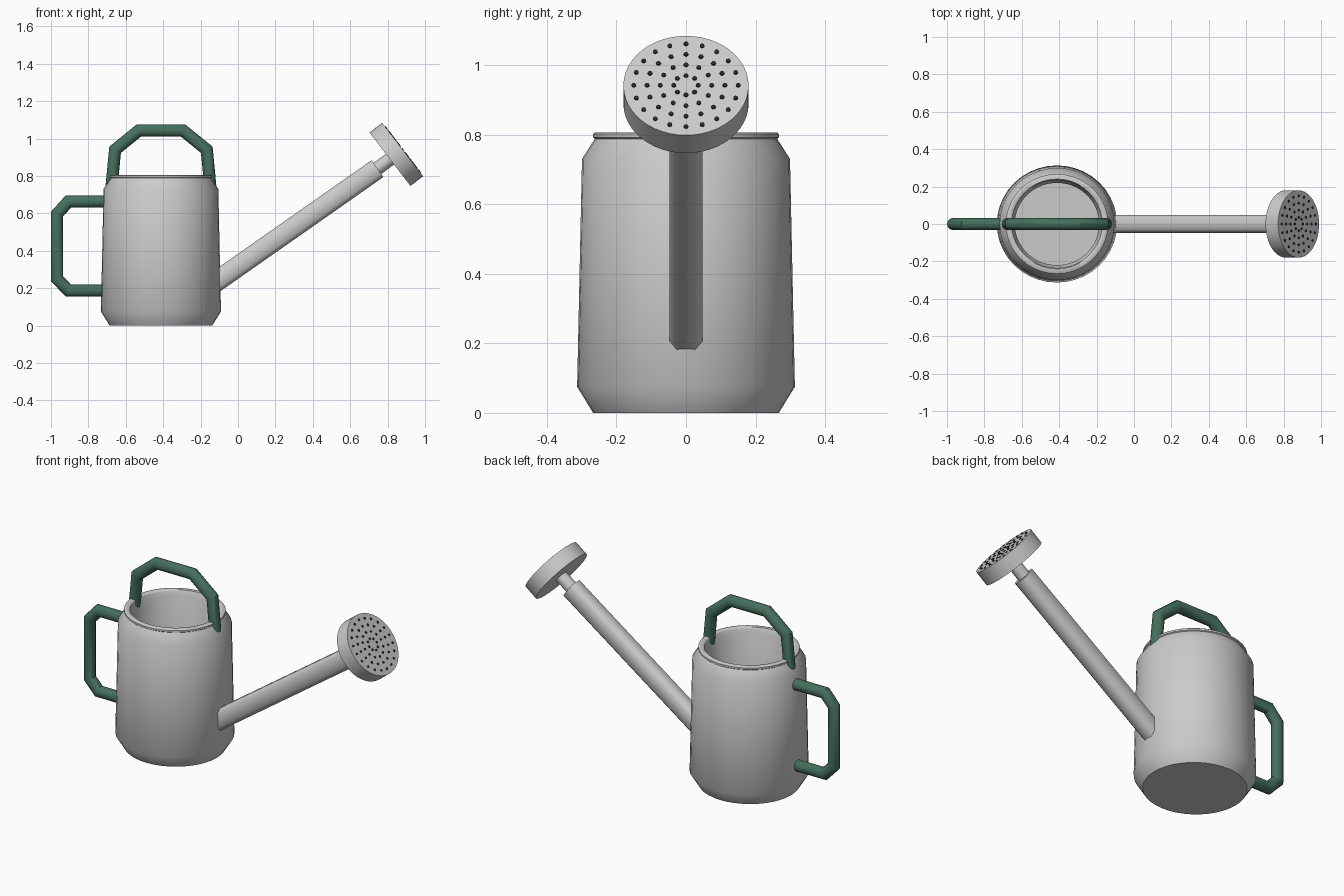
import bpy, bmesh, math
from mathutils import Vector, Matrix

if "Cube" in bpy.data.objects:
    bpy.data.objects.remove(bpy.data.objects["Cube"])

CX = -0.412          # can axis
TILT = math.radians(37.5)


def material(name, rgb):
    m = bpy.data.materials.new(name)
    m.diffuse_color = (*rgb, 1)
    m.use_nodes = True
    m.node_tree.nodes["Principled BSDF"].inputs["Base Color"].default_value = m.diffuse_color
    return m


green = material("green_paint", (0.06, 0.16, 0.11))
dark = material("dark_holes", (0.02, 0.025, 0.03))


def finish(name, bm, angle, mat=None):
    bmesh.ops.recalc_face_normals(bm, faces=bm.faces)
    me = bpy.data.meshes.new(name)
    bm.to_mesh(me)
    bm.free()
    ob = bpy.data.objects.new(name, me)
    bpy.context.collection.objects.link(ob)
    if mat:
        me.materials.append(mat)
    bpy.ops.object.select_all(action='DESELECT')
    ob.select_set(True)
    bpy.context.view_layer.objects.active = ob
    bpy.ops.object.shade_smooth_by_angle(angle=math.radians(angle))
    return ob


def skin(bm, rings):
    """Bridge vertex rings and cap both ends."""
    rings = [[bm.verts.new(p) for p in r] for r in rings]
    n = len(rings[0])
    for a, b in zip(rings, rings[1:]):
        for i in range(n):
            j = (i + 1) % n
            bm.faces.new((a[i], a[j], b[j], b[i]))
    bm.faces.new(rings[0])
    bm.faces.new(rings[-1])


def circle(r, n):
    return [(r * math.cos(2 * math.pi * i / n), r * math.sin(2 * math.pi * i / n))
            for i in range(n)]


def tube(name, path, section, angle, mat=None):
    """Sweep a section along a path in the xz plane with mitred corners."""
    pts = [Vector(p) for p in path]
    dirs = [(b - a).normalized() for a, b in zip(pts, pts[1:])]
    rings = []
    for i, p in enumerate(pts):
        d0, d1 = dirs[max(i - 1, 0)], dirs[min(i, len(dirs) - 1)]
        t = (d0 + d1).normalized()
        side = Vector((-t.y, t.x)) / t.dot(d1)
        rings.append([(p.x + side.x * v, u, p.y + side.y * v) for u, v in section])
    bm = bmesh.new()
    skin(bm, rings)
    return finish(name, bm, angle, mat)


# Hollow can: outer wall, rolled rim, inner wall and floor in one profile
profile = [(0.267, 0), (0.313, 0.075), (0.299, 0.73), (0.262, 0.788),
           (0.267, 0.792), (0.267, 0.802), (0.262, 0.806), (0.24, 0.806),
           (0.235, 0.80), (0.235, 0.77), (0.22, 0.74), (0.22, 0.04)]
bm = bmesh.new()
skin(bm, [[(CX + x * 1.026, y, z) for x, y in circle(r, 40)] for r, z in profile])
finish("can_body", bm, 50)

# Handles
R = circle(0.0325, 16)
tube("side_handle", [(-0.69, 0.663), (-0.907, 0.663), (-0.967, 0.597),
                     (-0.967, 0.25), (-0.907, 0.187), (-0.69, 0.187)], R, 35, green)
half = [(0.264, 0.745), (0.245, 0.94), (0.118, 1.043)]
tube("top_handle", [(CX - x, z) for x, z in half]
     + [(CX + x, z) for x, z in reversed(half)], R, 35, green)

# Spout: square tube with chamfered corners
w, h, c = 0.047, 0.055, 0.02
section = [(w, h - c), (w - c, h), (c - w, h), (-w, h - c),
           (-w, c - h), (c - w, -h), (w - c, -h), (w, c - h)]
tube("spout", [(-0.135, 0.222), (0.746, 0.839)], section, 50)

# Neck and rose
axis = Vector((math.cos(TILT), math.sin(TILT)))
face = Vector((0.880, 0.941))
back = face - axis * 0.085
tube("rose_neck", [(0.72, 0.821), back + axis * 0.02], circle(0.036, 20), 40)
tube("rose_head", [back, face], circle(0.18, 48), 40)

# Rings of spray holes, drawn as small dark studs
frame = (Matrix.Translation((face.x, 0, face.y))
         @ Matrix.Rotation(math.pi / 2 - TILT, 4, 'Y'))
bm = bmesh.new()
for r, n in ((0.035, 8), (0.074, 12), (0.112, 16), (0.15, 20)):
    for x, y in circle(r, n):
        bmesh.ops.create_cone(bm, cap_ends=True, segments=8, radius1=0.0068,
                              radius2=0.0068, depth=0.008,
                              matrix=frame @ Matrix.Translation((x, y, 0)))
finish("spray_holes", bm, 50, dark)
